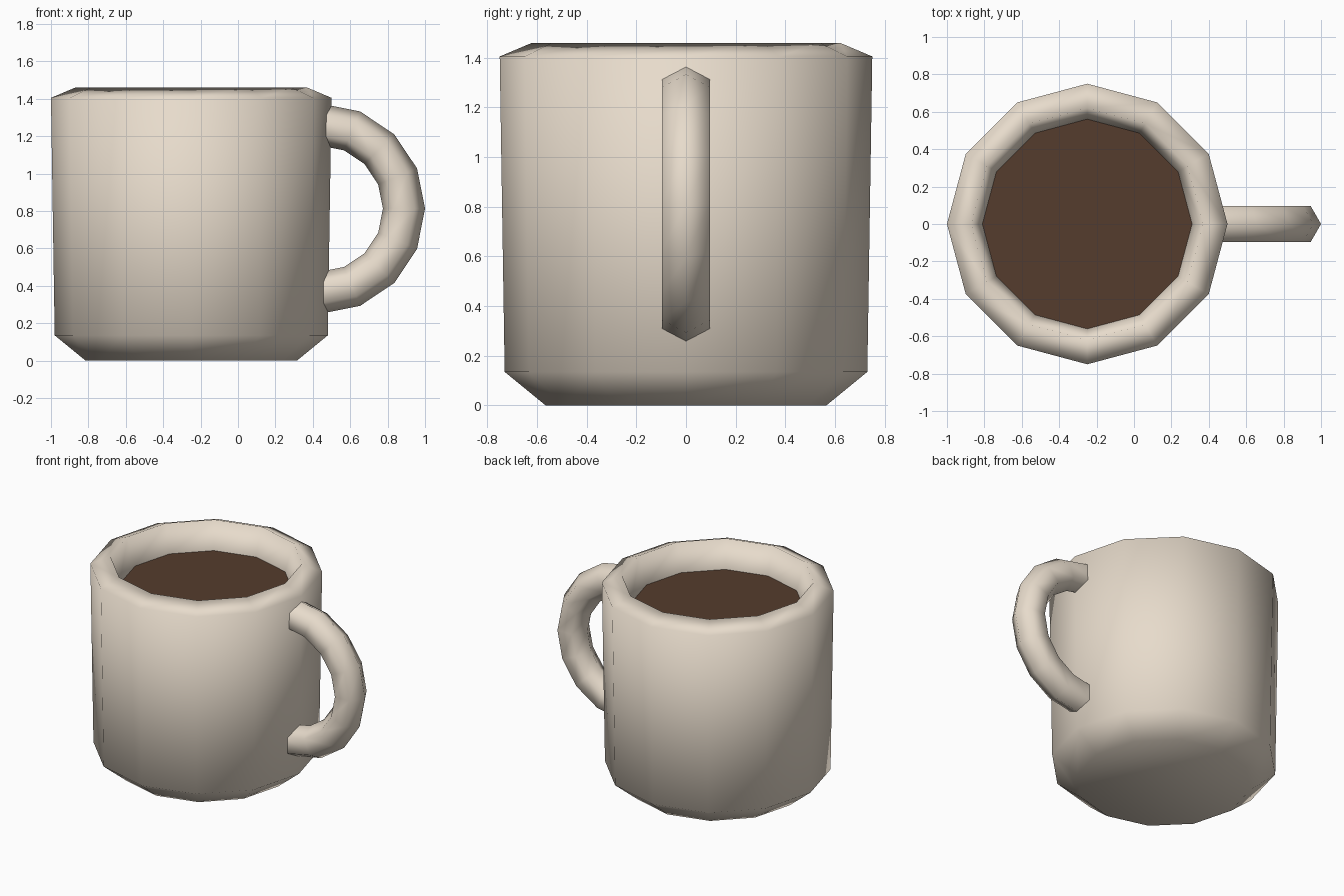
import bpy, bmesh
from math import cos, sin, pi, tau

if "Cube" in bpy.data.objects:
    bpy.data.objects.remove(bpy.data.objects["Cube"])

CX = -0.25   # axis of the cup
SIDES = 12


def material(name, color):
    m = bpy.data.materials.new(name)
    m.diffuse_color = color
    m.use_nodes = True
    m.node_tree.nodes["Principled BSDF"].inputs["Base Color"].default_value = m.diffuse_color
    return m


def finish(name, bm, mat, smooth=True):
    bmesh.ops.recalc_face_normals(bm, faces=bm.faces)
    for f in bm.faces:
        f.smooth = smooth
    mesh = bpy.data.meshes.new(name)
    bm.to_mesh(mesh)
    bm.free()
    mesh.materials.append(mat)
    ob = bpy.data.objects.new(name, mesh)
    bpy.context.collection.objects.link(ob)
    return ob


def skin(bm, rings):
    """Bridge successive vertex rings and cap both ends."""
    n = len(rings[0])
    for a, b in zip(rings, rings[1:]):
        for i in range(n):
            j = (i + 1) % n
            bm.faces.new((a[i], a[j], b[j], b[i]))
    bm.faces.new(rings[0])
    bm.faces.new(rings[-1])


def ring(bm, r, z):
    return [bm.verts.new((CX + r * cos(tau * i / SIDES), r * sin(tau * i / SIDES), z))
            for i in range(SIDES)]


ceramic = material("ceramic", (0.80, 0.71, 0.60, 1))
brown = material("coffee", (0.09, 0.045, 0.026, 1))

# Cup: outer wall, rolled rim, inner wall and floor
bm = bmesh.new()
profile = [(0.565, 0), (0.73, 0.135), (0.75, 1.405), (0.62, 1.46), (0.56, 1.265), (0.54, 0.16)]
skin(bm, [ring(bm, r, z) for r, z in profile])
finish("cup", bm, ceramic)

# Coffee surface
bm = bmesh.new()
bm.faces.new(ring(bm, 0.562, 1.267))
finish("coffee", bm, brown, smooth=False).data.polygons[0].use_smooth = False

# Handle: half torus with a hexagonal section, ends buried in the wall
HX, HZ, MAJOR, MINOR = 0.4375, 0.8125, 0.45, 0.1125
bm = bmesh.new()
rings = []
for k in range(9):
    a = -pi / 2 + k * pi / 8
    loop = []
    for i in range(6):
        t = tau * i / 6
        r = MAJOR + MINOR * cos(t)
        loop.append(bm.verts.new((HX + r * cos(a), MINOR * sin(t), HZ + r * sin(a))))
    rings.append(loop)
skin(bm, rings)
handle = finish("handle", bm, ceramic)
for p in handle.data.polygons:
    if len(p.vertices) == 6:
        p.use_smooth = False
